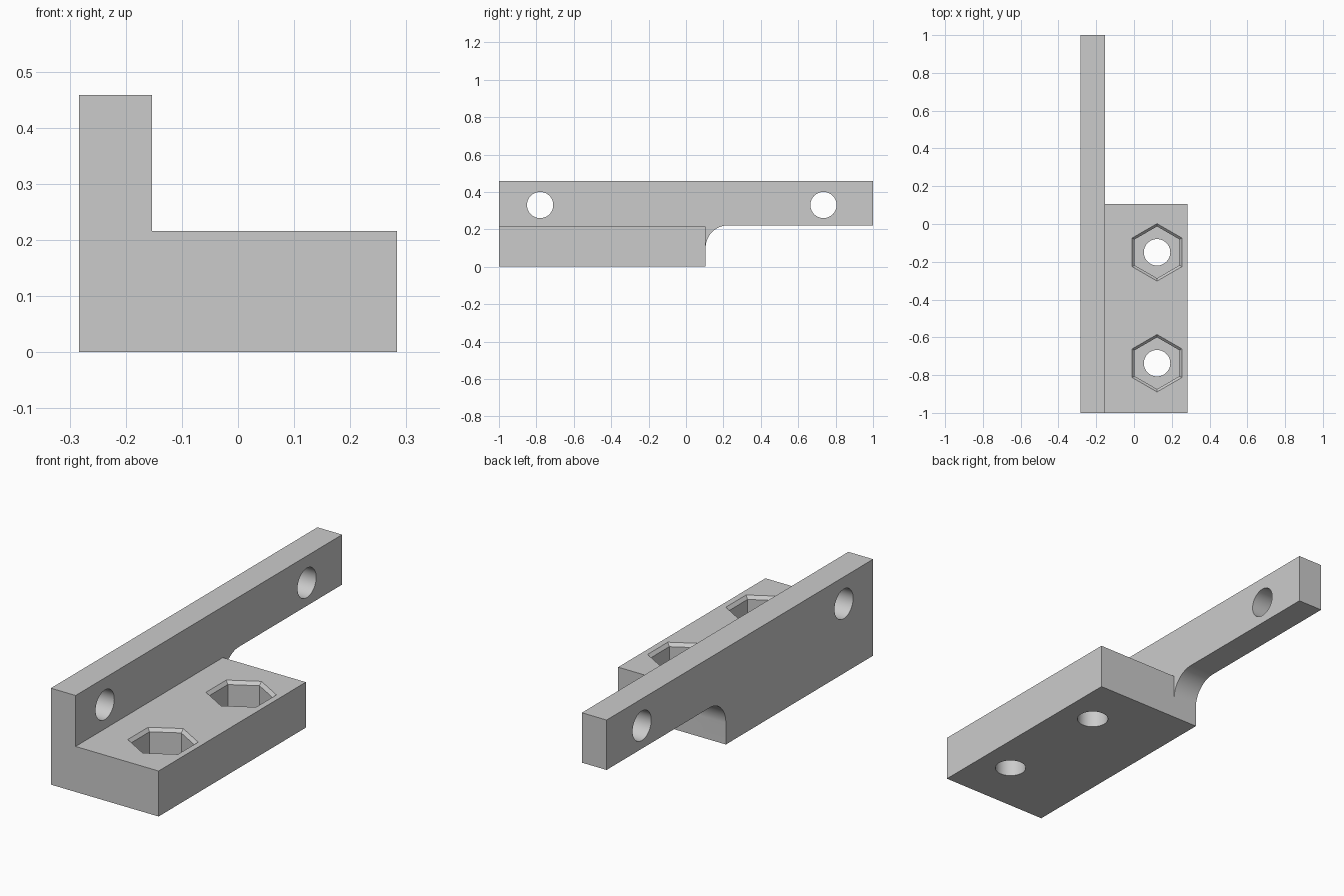
import bpy, bmesh, math
from mathutils import Matrix, Vector

cube = bpy.data.objects.get("Cube")
if cube:
    bpy.data.objects.remove(cube, do_unlink=True)

grey = bpy.data.materials.new("plain_grey")
grey.use_nodes = True
COLOUR = (0.6, 0.6, 0.6, 1)
grey.diffuse_color = COLOUR
grey.node_tree.nodes["Principled BSDF"].inputs["Base Color"].default_value = COLOUR

LEFT, STEP, RIGHT = -0.283, -0.153, 0.283
ARM_TOP, ARM_BOTTOM, BASE_TOP = 0.458, 0.221, 0.216
BASE_BACK, FILLET = 0.105, 0.12


def make_object(name, bm):
    bmesh.ops.recalc_face_normals(bm, faces=bm.faces)
    mesh = bpy.data.meshes.new(name)
    bm.to_mesh(mesh)
    bm.free()
    mesh.materials.append(grey)
    obj = bpy.data.objects.new(name, mesh)
    bpy.context.collection.objects.link(obj)
    return obj


def extrude_side(name, outline, x0, x1):
    """Extrude a (y, z) outline along x."""
    bm = bmesh.new()
    face = bm.faces.new([bm.verts.new((x0, y, z)) for y, z in outline])
    new = bmesh.ops.extrude_face_region(bm, geom=[face])["geom"]
    verts = [v for v in new if isinstance(v, bmesh.types.BMVert)]
    bmesh.ops.translate(bm, verts=verts, vec=(x1 - x0, 0, 0))
    return make_object(name, bm)


def cutter(name, sides, r1, r2, depth, matrix):
    bm = bmesh.new()
    bmesh.ops.create_cone(bm, cap_ends=True, segments=sides, radius1=r1,
                          radius2=r2, depth=depth, matrix=matrix)
    obj = make_object(name, bm)
    obj.hide_render = True
    return obj


def apply_boolean(target, tool, operation):
    mod = target.modifiers.new(operation.lower(), 'BOOLEAN')
    mod.operation, mod.solver, mod.object = operation, 'EXACT', tool
    bpy.ops.object.select_all(action='DESELECT')
    bpy.context.view_layer.objects.active = target
    target.select_set(True)
    bpy.ops.object.modifier_apply(modifier=mod.name)
    bpy.data.objects.remove(tool, do_unlink=True)


# Upright arm with a concave fillet where it meets the base
arc = []
for i in range(25):
    a = math.pi - i / 24 * math.pi / 2
    arc.append((BASE_BACK + FILLET + FILLET * math.cos(a),
                ARM_BOTTOM - FILLET + FILLET * math.sin(a)))
outline = [(-1, 0), (BASE_BACK, 0), *arc, (1, ARM_BOTTOM), (1, ARM_TOP), (-1, ARM_TOP)]
bracket = extrude_side("bracket", outline, LEFT, STEP)

# Base block, joined to the arm
base = extrude_side("base", [(-1, 0), (BASE_BACK, 0), (BASE_BACK, BASE_TOP), (-1, BASE_TOP)],
                    STEP - 0.05, RIGHT)
apply_boolean(bracket, base, 'UNION')

# Cross holes through the arm
for y in (-0.78, 0.735):
    turn = Matrix.Translation((STEP, y, 0.33)) @ Matrix.Rotation(math.pi / 2, 4, 'Y')
    apply_boolean(bracket, cutter("arm_hole", 64, 0.07, 0.07, 0.6, turn), 'DIFFERENCE')

# Bolt holes with chamfered hexagonal nut pockets in the base
POCKET, BEVEL, NUT = 0.13, 0.015, 0.137
for y in (-0.15, -0.737):
    centre = Vector((0.122, y, 0))

    def at(z):
        return Matrix.Translation(centre + Vector((0, 0, z)))

    tools = (
        cutter("bolt_hole", 64, 0.07, 0.07, 0.6, at(0.1)),
        cutter("nut_pocket", 6, NUT, NUT, POCKET + 0.1, at(BASE_TOP - POCKET / 2 + 0.05)),
        cutter("pocket_chamfer", 6, NUT, NUT + 2 * BEVEL, 2 * BEVEL, at(BASE_TOP)),
    )
    for tool in tools:
        apply_boolean(bracket, tool, 'DIFFERENCE')

bpy.ops.object.select_all(action='DESELECT')
bracket.select_set(True)
bpy.context.view_layer.objects.active = bracket
bpy.ops.object.shade_smooth_by_angle(angle=math.radians(30))
